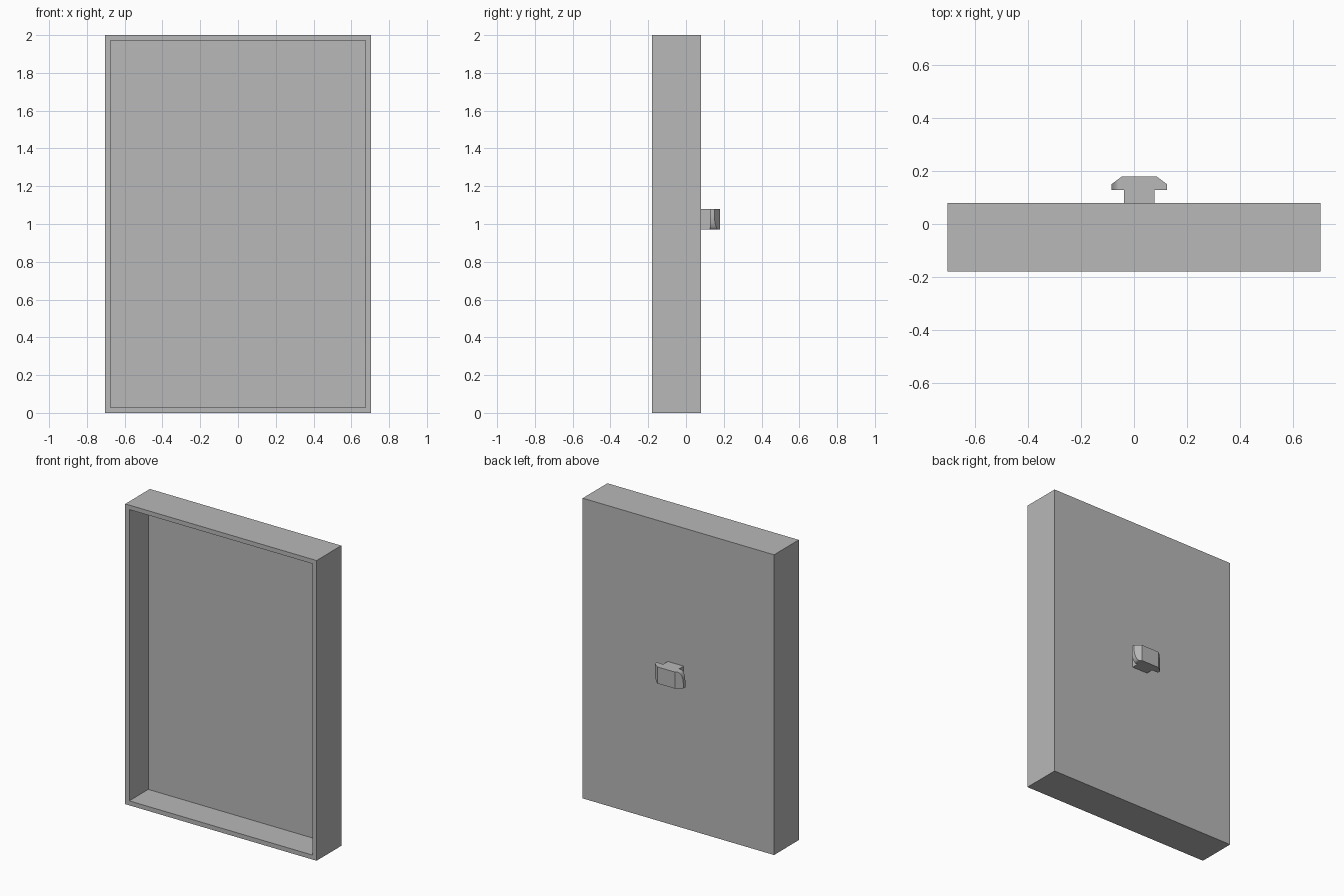
import bpy, bmesh, math

cube = bpy.data.objects.get("Cube")
if cube:
    bpy.data.objects.remove(cube, do_unlink=True)

grey = bpy.data.materials.new("plain grey")
grey.use_nodes = True
grey.diffuse_color = (0.48, 0.48, 0.48, 1)
grey.node_tree.nodes["Principled BSDF"].inputs["Base Color"].default_value = grey.diffuse_color


def add_object(name, bm):
    bmesh.ops.recalc_face_normals(bm, faces=bm.faces)
    mesh = bpy.data.meshes.new(name)
    bm.to_mesh(mesh)
    bm.free()
    mesh.materials.append(grey)
    obj = bpy.data.objects.new(name, mesh)
    bpy.context.collection.objects.link(obj)
    return obj


# Shallow tray, open to the front
FRONT, BACK, HALF_W, HEIGHT = -0.18, 0.08, 0.705, 2.0
RIM, FLOOR_Y = 0.042, 0.02
bm = bmesh.new()
bmesh.ops.create_cube(bm, size=1)
for v in bm.verts:
    v.co.x *= 2 * HALF_W
    v.co.y = FRONT if v.co.y < 0 else BACK
    v.co.z = HEIGHT if v.co.z > 0 else 0
front = min(bm.faces, key=lambda f: f.calc_center_median().y)
bmesh.ops.inset_region(bm, faces=[front], thickness=RIM)
pocket = bmesh.ops.extrude_face_region(bm, geom=[front])
for v in pocket["geom"]:
    if isinstance(v, bmesh.types.BMVert):
        v.co.y = FLOOR_Y
if front.is_valid:
    bmesh.ops.delete(bm, geom=[front], context="FACES")
add_object("tray", bm)

# T-shaped twist lug: sections lofted upward, two opposite corners rounded
CX, STEM, HEAD, TOP = 0.02, 0.058, 0.105, 0.065
HEAD_Y, SHOULDER_Y, END_Y = 0.128, 0.15, 0.18
LOW, HIGH = 0.97, 1.08
ROUND_X, ROUND_Z, STEPS = 0.03, 0.08, 8


def tip_reach(distance):
    """Half length of the head at a distance from its rounded edge."""
    t = max(0, 1 - distance / ROUND_Z)
    return HEAD - ROUND_X * (1 - math.sqrt(max(0, 1 - t * t)))


def half_profile(reach):
    slope = (END_Y - SHOULDER_Y) / (HEAD - TOP)
    return [(STEM, BACK), (STEM, HEAD_Y), (reach, HEAD_Y),
            (reach, SHOULDER_Y + (HEAD - reach) * slope), (TOP, END_Y)]


offsets = [ROUND_Z * (1 - math.cos(math.pi / 2 * i / STEPS)) for i in range(STEPS + 1)]
levels = sorted({round(z, 5) for o in offsets for z in (LOW + o, HIGH - o)})
bm = bmesh.new()
rings = []
for z in levels:
    left = half_profile(tip_reach(z - LOW))
    right = half_profile(tip_reach(HIGH - z))
    points = [(CX + x, y) for x, y in left] + [(CX - x, y) for x, y in reversed(right)]
    rings.append([bm.verts.new((x, y, z)) for x, y in points])
for a, b in zip(rings, rings[1:]):
    for i in range(len(a)):
        j = (i + 1) % len(a)
        bm.faces.new((a[i], a[j], b[j], b[i]))
bm.faces.new(rings[0])
bm.faces.new(rings[-1])
lug = add_object("back_lug", bm)

# Smooth the rounded tips only
bpy.ops.object.select_all(action="DESELECT")
lug.select_set(True)
bpy.context.view_layer.objects.active = lug
bpy.ops.object.shade_smooth_by_angle(angle=math.radians(25))
